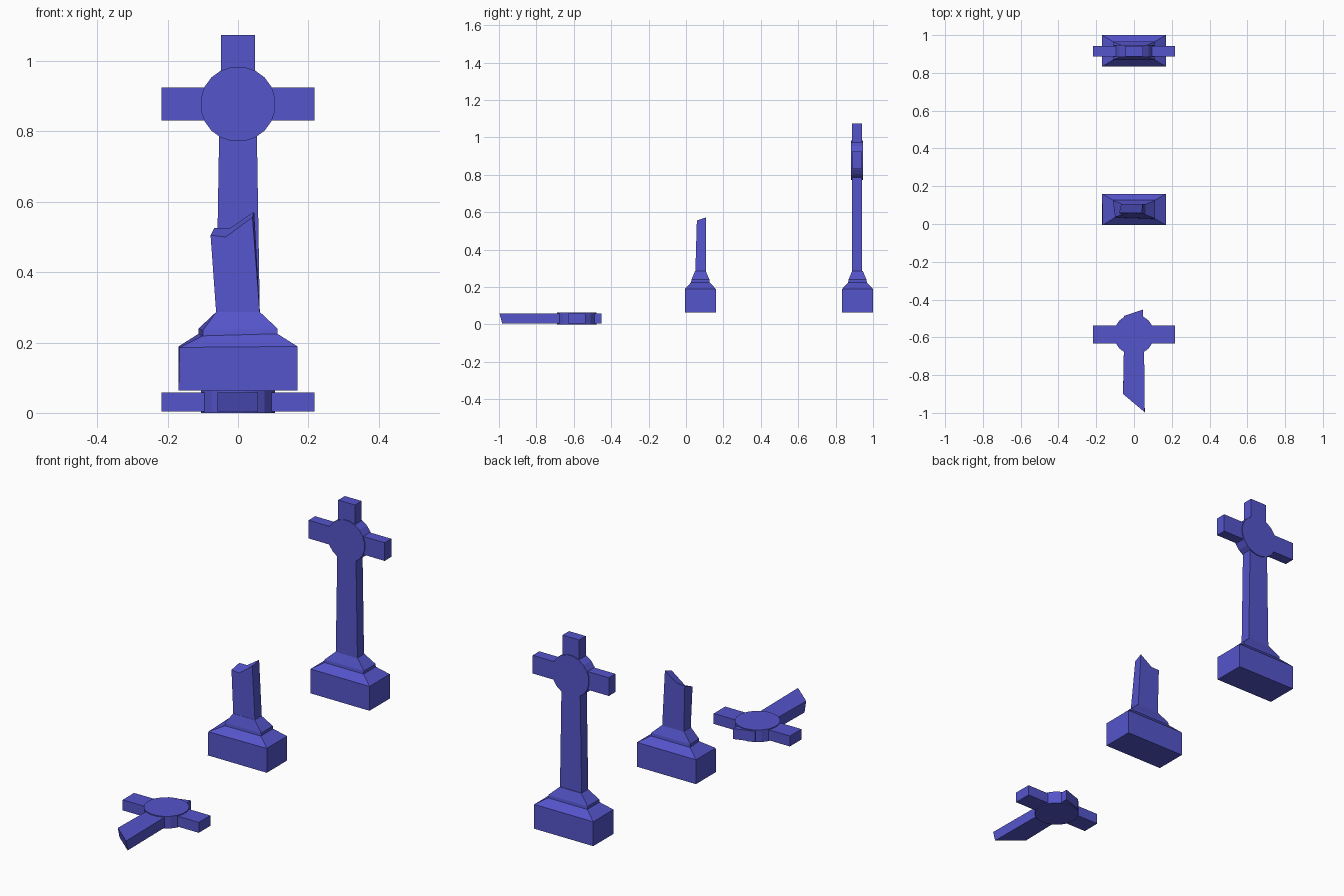
import bpy, bmesh, math
from mathutils import Vector

if "Cube" in bpy.data.objects:
    bpy.data.objects.remove(bpy.data.objects["Cube"])

stone = bpy.data.materials.new("blue_stone")
stone.diffuse_color = (0.09, 0.09, 0.6, 1)
stone.use_nodes = True
stone.node_tree.nodes["Principled BSDF"].inputs["Base Color"].default_value = stone.diffuse_color


def make_object(name, bm):
    bmesh.ops.recalc_face_normals(bm, faces=bm.faces)
    me = bpy.data.meshes.new(name)
    bm.to_mesh(me)
    bm.free()
    me.materials.append(stone)
    ob = bpy.data.objects.new(name, me)
    bpy.context.collection.objects.link(ob)
    return ob


def loft(name, rings):
    """Skin a stack of matching rings and cap both ends."""
    bm = bmesh.new()
    loops = [[bm.verts.new(p) for p in ring] for ring in rings]
    n = len(loops[0])
    for a, b in zip(loops, loops[1:]):
        for i in range(n):
            j = (i + 1) % n
            bm.faces.new((a[i], a[j], b[j], b[i]))
    bm.faces.new(loops[0])
    bm.faces.new(loops[-1])
    return make_object(name, bm)


def plinth(name, yc, wear=0.0):
    levels = [(0.169, 0.083, 0.063), (0.169, 0.083, 0.189), (0.112, 0.05, 0.225),
              (0.112, 0.048, 0.24), (0.062, 0.028, 0.287)]
    rings = []
    for i, (x, y, z) in enumerate(levels):
        ring = [Vector((sx * x, yc + sy * y, z))
                for sx, sy in ((-1, -1), (1, -1), (1, 1), (-1, 1))]
        if i in (2, 3):
            ring[0] += wear * Vector((0.012, 0.008, -0.006))
        elif i == 1:
            ring[0] += wear * Vector((0.003, 0.0, -0.003))
        rings.append(ring)
    return loft(name, rings)


def upright(u, v, depth, yc):
    return Vector((u, yc + depth, v))


def flat(u, v, depth, yc):
    return Vector((u, yc + v, 0.0315 - depth))


def cross(prefix, place, yc, zc, bottom, top, end_slant=0.0):
    """Cross outline plus disc; bottom and top are left/right end points."""
    (bl, br), (tl, tr) = bottom, top
    outline = [bl, br, (0.053, zc - 0.047), (0.218, zc - 0.047), (0.218, zc + 0.047),
               (0.048, zc + 0.047), tr, tl, (-0.048, zc + 0.047), (-0.218, zc + 0.047),
               (-0.218, zc - 0.047), (-0.053, zc - 0.047)]
    rings = []
    for d in (-0.027, 0.027):
        ring = []
        for i, (u, v) in enumerate(outline):
            if d > 0 and i in (0, 1):
                v += end_slant
            ring.append(place(u, v, d, yc))
        rings.append(ring)
    loft(prefix + "_cross", rings)
    circle = [(0.107 * math.cos(a), zc + 0.107 * math.sin(a))
              for a in (math.tau * (k + 0.5) / 20 for k in range(20))]
    loft(prefix + "_disc", [[place(u, v, d, yc) for u, v in circle]
                            for d in (-0.0315, 0.0315)])


# intact monument
plinth("intact_plinth", 0.917)
cross("intact", upright, 0.915, 0.878,
      ((-0.062, 0.285), (0.062, 0.285)), ((-0.048, 1.075), (0.048, 1.075)))

# broken monument: plinth and leaning snapped shaft
plinth("broken_plinth", 0.077, wear=1.0)
f, b = 0.05, 0.106
loft("broken_shaft", [
    [(-0.062, f, 0.283), (-0.015, f, 0.283), (0.062, f, 0.283),
     (0.062, b, 0.283), (-0.01, b, 0.283), (-0.062, b, 0.283)],
    [(-0.078, 0.058, 0.505), (-0.035, 0.058, 0.5), (0.041, 0.058, 0.556),
     (0.046, 0.107, 0.572), (-0.022, 0.107, 0.526), (-0.068, 0.107, 0.525)]])

# fallen cross head lying on the ground
cross("fallen", flat, -0.585, 0.0,
      ((-0.058, -0.315), (0.057, -0.412)), ((-0.053, 0.098), (0.048, 0.132)),
      end_slant=0.014)
